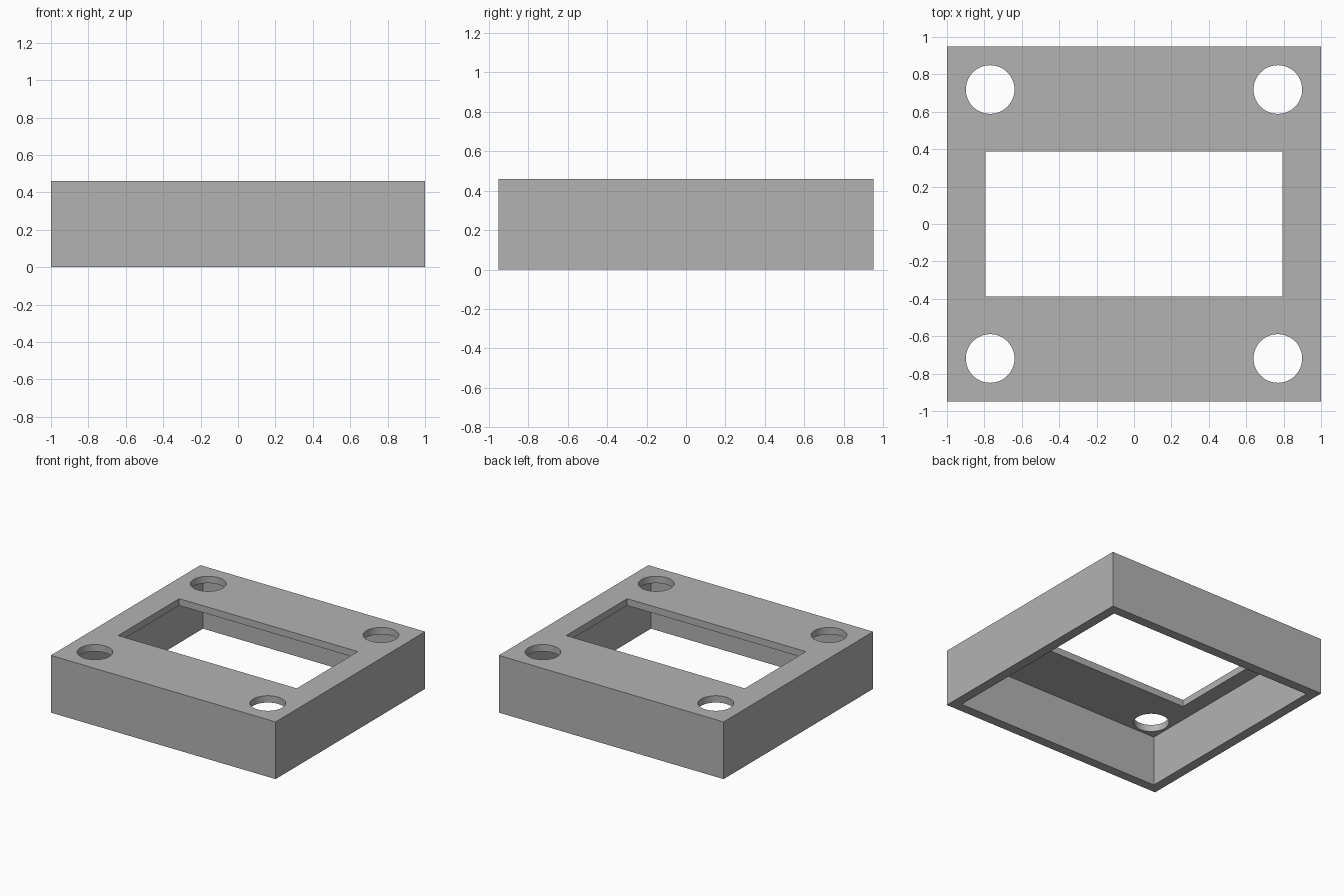
import bpy
import math

cube = bpy.data.objects.get("Cube")
if cube:
    bpy.data.objects.remove(cube, do_unlink=True)

WIDTH, DEPTH, HEIGHT = 2.0, 1.9, 0.46
WALL, PLATE = 0.078, 0.055
HOLE_X, HOLE_Y, HOLE_R = 0.769, 0.719, 0.13

grey = bpy.data.materials.new("plain grey")
grey.use_nodes = True
colour = (0.45, 0.45, 0.45, 1)
grey.diffuse_color = colour
grey.node_tree.nodes["Principled BSDF"].inputs["Base Color"].default_value = colour


def box(name, sx, sy, z0, z1):
    bpy.ops.mesh.primitive_cube_add(size=1, location=(0, 0, (z0 + z1) / 2))
    ob = bpy.context.object
    ob.name = name
    ob.scale = (sx, sy, z1 - z0)
    bpy.ops.object.transform_apply(location=True, rotation=False, scale=True)
    ob.data.materials.append(grey)
    return ob


# Outer block of the open-bottomed cover
cover = box("cover", WIDTH, DEPTH, 0, HEIGHT)

# Cutters: hollow underside, window and four screw holes
cutters = [
    box("cavity_cutter", WIDTH - 2 * WALL, DEPTH - 2 * WALL, -0.2, HEIGHT - PLATE),
    box("window_cutter", 1.59, 0.776, 0.2, HEIGHT + 0.2),
]
for x in (-HOLE_X, HOLE_X):
    for y in (-HOLE_Y, HOLE_Y):
        bpy.ops.mesh.primitive_cylinder_add(
            vertices=64, radius=HOLE_R, depth=0.4, location=(x, y, HEIGHT))
        hole = bpy.context.object
        hole.name = "screw_hole_cutter"
        hole.data.materials.append(grey)
        cutters.append(hole)

# Cut the openings, then discard the cutters
bpy.ops.object.select_all(action="DESELECT")
cover.select_set(True)
bpy.context.view_layer.objects.active = cover
for cutter in cutters:
    cutter.hide_render = True
    mod = cover.modifiers.new("cut", "BOOLEAN")
    mod.operation = "DIFFERENCE"
    mod.solver = "EXACT"
    mod.object = cutter
    bpy.ops.object.modifier_apply(modifier=mod.name)
for cutter in cutters:
    bpy.data.objects.remove(cutter, do_unlink=True)

# Smooth hole walls, sharp box edges
bpy.ops.object.shade_smooth_by_angle(angle=math.radians(30))
